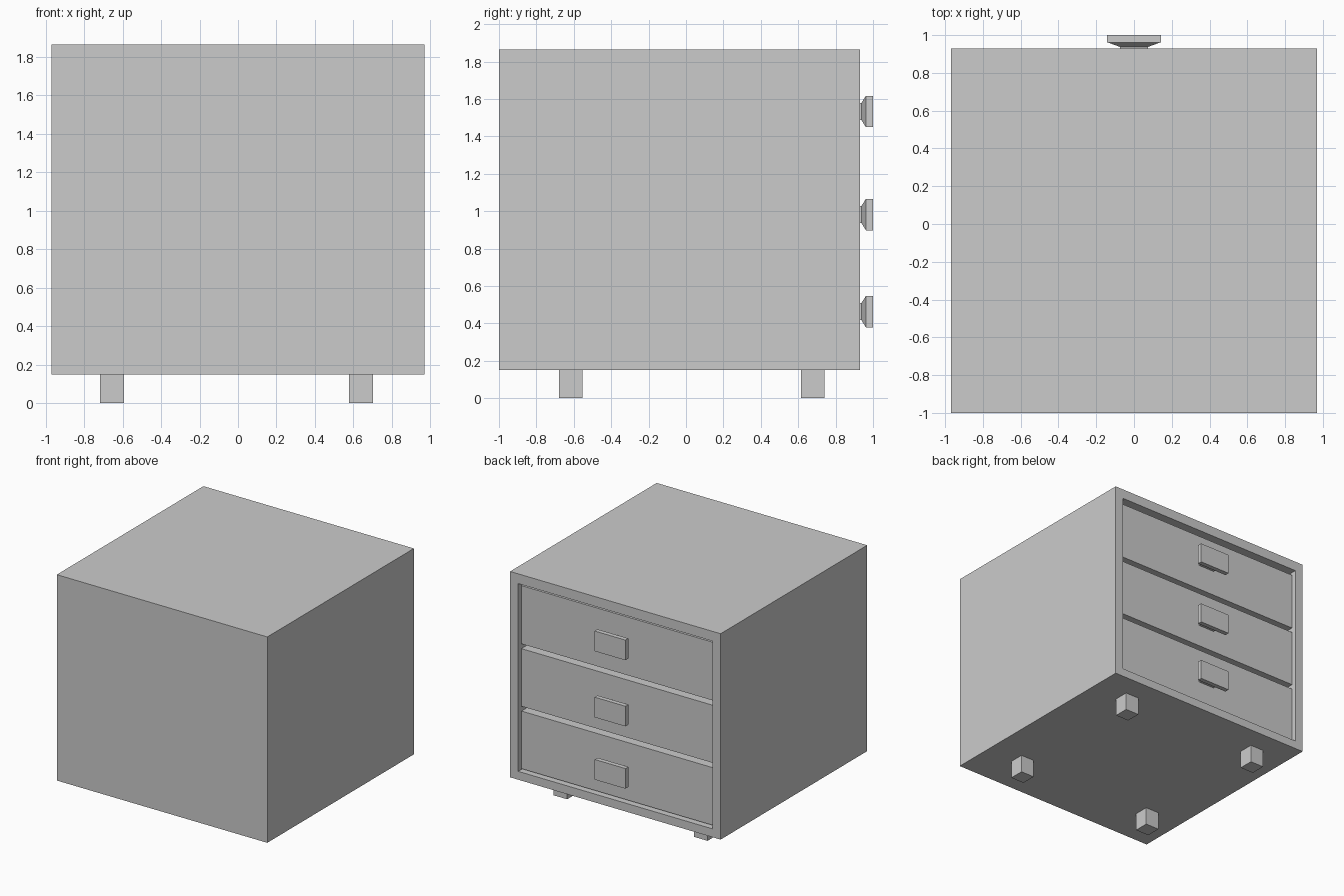
import bpy, bmesh

if "Cube" in bpy.data.objects:
    bpy.data.objects.remove(bpy.data.objects["Cube"])


def finish(bm, name):
    bmesh.ops.recalc_face_normals(bm, faces=bm.faces)
    mesh = bpy.data.meshes.new(name)
    bm.to_mesh(mesh)
    bm.free()
    ob = bpy.data.objects.new(name, mesh)
    bpy.context.collection.objects.link(ob)
    return ob


def loft(name, sections, cx=0, cz=0):
    """Rectangular sections (y, half width, half height) joined along y."""
    bm = bmesh.new()
    rings = [[bm.verts.new((cx + sx * w, y, cz + sz * h))
              for sx, sz in ((-1, -1), (1, -1), (1, 1), (-1, 1))]
             for y, w, h in sections]
    for a, b in zip(rings, rings[1:]):
        for i in range(4):
            j = (i + 1) % 4
            bm.faces.new((a[i], a[j], b[j], b[i]))
    bm.faces.new(rings[0])
    bm.faces.new(rings[-1])
    return finish(bm, name)


def box(name, x0, x1, y0, y1, z0, z1):
    w, h = (x1 - x0) / 2, (z1 - z0) / 2
    return loft(name, [(y0, w, h), (y1, w, h)], (x0 + x1) / 2, (z0 + z1) / 2)


# Open-fronted cabinet shell: outer skin, front rim, then inner cavity
BOTTOM, TOP, FRONT = 0.15, 1.865, 0.93
outer_h, inner_h = (TOP - BOTTOM) / 2, 0.782
loft("cabinet", [(-1.0, 0.97, outer_h), (FRONT, 0.97, outer_h),
                 (FRONT, 0.895, inner_h), (-0.92, 0.895, inner_h)],
     cz=(TOP + BOTTOM) / 2 - 0.006)
cabinet = bpy.data.objects["cabinet"]
for v in cabinet.data.vertices:          # thicker top rail than bottom rail
    if abs(v.co.x) > 0.95:
        v.co.z += 0.006

# Recessed drawers, each with a flared pull
drawers = [("bottom", 0.23, 0.71, 0.463),
           ("middle", 0.75, 1.23, 0.982),
           ("top", 1.27, 1.755, 1.533)]
for label, z0, z1, handle_z in drawers:
    box(label + "_drawer", -0.89, 0.89, -0.9, 0.895, z0, z1)
    loft(label + "_drawer_handle",
         [(0.89, 0.075, 0.046), (0.938, 0.075, 0.046),
          (0.962, 0.142, 0.084), (1.0, 0.142, 0.084)], cz=handle_z)

# Four square feet
for side, x in (("left", -0.655), ("right", 0.64)):
    for end, y in (("front", -0.617), ("back", 0.678)):
        box(f"{end}_{side}_foot", x - 0.063, x + 0.063,
            y - 0.063, y + 0.063, 0.0, BOTTOM)
